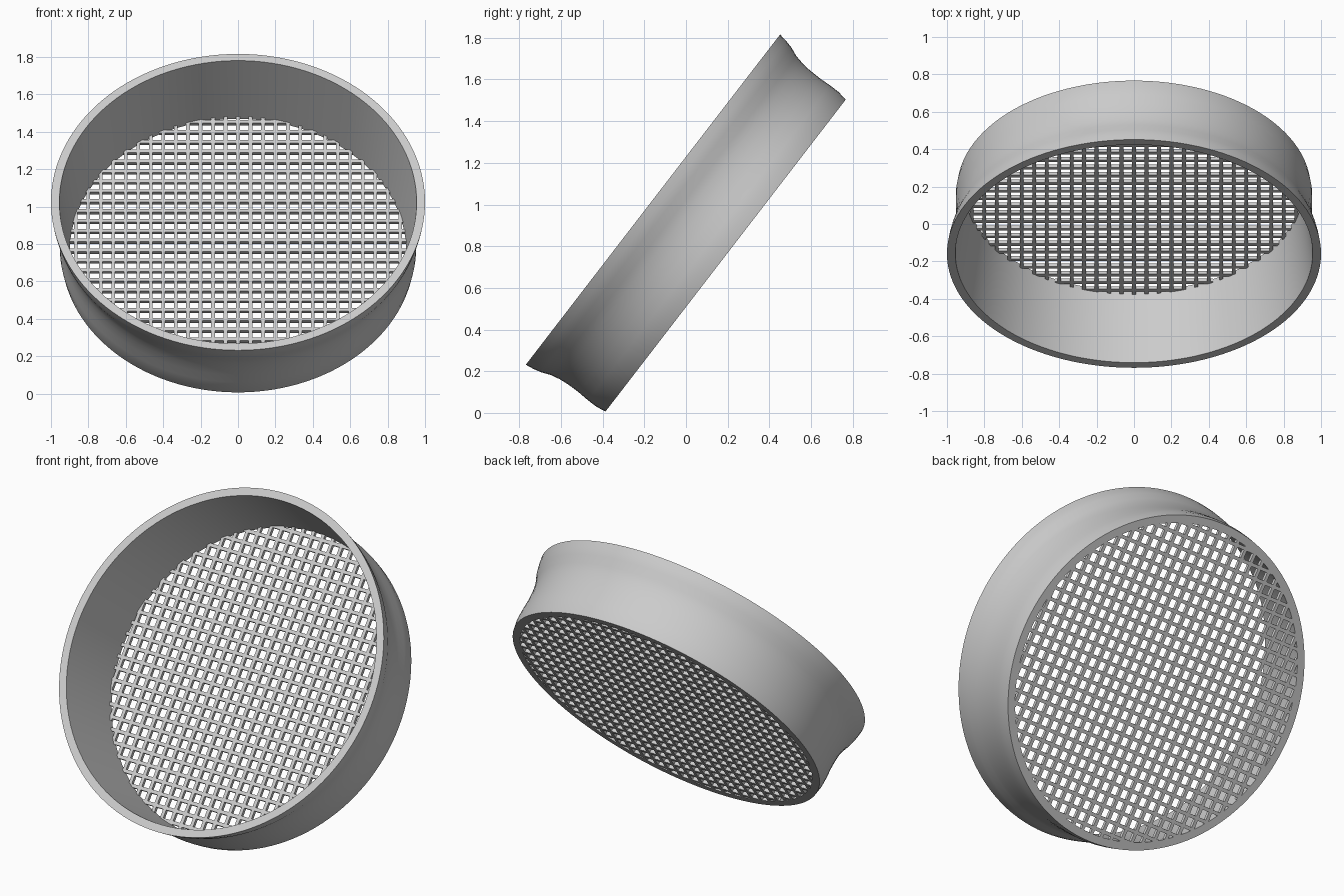
import bpy, bmesh, math
from mathutils import Matrix, Vector

default = bpy.data.objects.get("Cube")
if default:
    bpy.data.objects.remove(default, do_unlink=True)

# The whole sieve leans back so that its open side faces front and up
TILT = Matrix.Translation((0, 0.19, 0.755)) @ Matrix.Rotation(math.radians(52.4), 4, 'X')
SEGMENTS = 128
PITCH, BAR, THICK, MESH_R = 0.0667, 0.02, 0.02, 0.905

grey = bpy.data.materials.new("light grey")
grey.use_nodes = True
color = (0.6, 0.6, 0.6, 1)
grey.diffuse_color = color
grey.node_tree.nodes["Principled BSDF"].inputs["Base Color"].default_value = color


def add_object(name, bm):
    bmesh.ops.recalc_face_normals(bm, faces=bm.faces)
    mesh = bpy.data.meshes.new(name)
    bm.to_mesh(mesh)
    bm.free()
    mesh.materials.append(grey)
    obj = bpy.data.objects.new(name, mesh)
    obj.matrix_world = TILT
    bpy.context.collection.objects.link(obj)
    return obj


# Rim wall: lathe of a waisted outside and a straight conical inside
profile = [(0.945, 0), (0.953, 0.05), (0.953, 0.1), (0.95, 0.16), (0.951, 0.22),
           (0.956, 0.27), (0.966, 0.315), (0.984, 0.36), (0.994, 0.4),
           (1.0, 0.44), (0.955, 0.44), (0.9, 0)]
bm = bmesh.new()
ring = [bm.verts.new((r, 0, h)) for r, h in profile]
edges = [bm.edges.new((a, b)) for a, b in zip(ring, ring[1:] + ring[:1])]
bmesh.ops.spin(bm, geom=ring + edges, cent=(0, 0, 0), axis=(0, 0, 1),
               angle=2 * math.pi, steps=SEGMENTS, use_duplicate=False)
bmesh.ops.remove_doubles(bm, verts=bm.verts, dist=0.0005)
wall = add_object("sieve_wall", bm)
bpy.ops.object.select_all(action='DESELECT')
wall.select_set(True)
bpy.context.view_layer.objects.active = wall
bpy.ops.object.shade_smooth_by_angle(angle=math.radians(35))

# Screen: flat square lattice of bars reaching into the wall
bm = bmesh.new()
count = int(MESH_R / PITCH)
for i in range(-count, count + 1):
    offset = i * PITCH
    length = 2 * math.sqrt(MESH_R ** 2 - offset ** 2)
    for center, size in (((offset, 0), (BAR, length)), ((0, offset), (length, BAR))):
        place = Matrix.Translation((*center, THICK / 2))
        scale = Matrix.Diagonal((*size, THICK, 1))
        bmesh.ops.create_cube(bm, size=1, matrix=place @ scale)
add_object("sieve_screen", bm)
